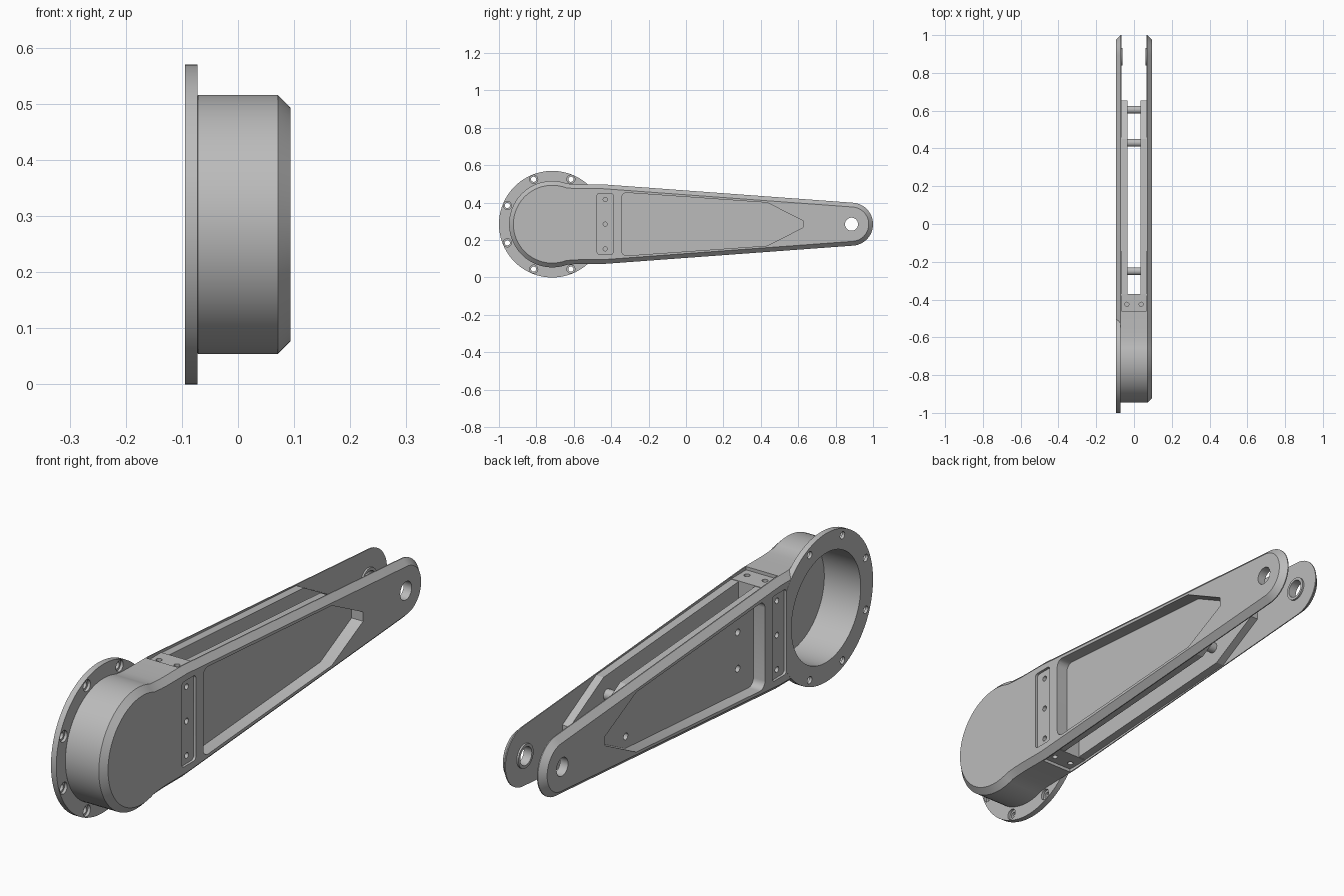
import bpy, bmesh, math
from mathutils import Vector, Matrix

if "Cube" in bpy.data.objects:
    bpy.data.objects.remove(bpy.data.objects["Cube"])

metal = bpy.data.materials.new("grey_metal")
metal.use_nodes = True
metal.diffuse_color = (0.5, 0.5, 0.5, 1)
metal.node_tree.nodes["Principled BSDF"].inputs["Base Color"].default_value = (0.5, 0.5, 0.5, 1)

CZ = 0.285       # height of the arm's centre line
HUB, TIP = -0.715, 0.885
HALF = 0.094     # half width
WALL = 0.067     # inner face of the side plates


def finish(name, bm):
    bmesh.ops.recalc_face_normals(bm, faces=bm.faces)
    me = bpy.data.meshes.new(name)
    bm.to_mesh(me)
    bm.free()
    me.materials.append(metal)
    ob = bpy.data.objects.new(name, me)
    bpy.context.collection.objects.link(ob)
    return ob


def loft(name, sections):
    """Skin closed (y, z) outlines placed at given x positions."""
    bm = bmesh.new()
    rings = [[bm.verts.new((x, y, z)) for y, z in pts] for x, pts in sections]
    n = len(rings[0])
    for a, b in zip(rings, rings[1:]):
        for i in range(n):
            j = (i + 1) % n
            bm.faces.new((a[i], a[j], b[j], b[i]))
    bm.faces.new(rings[0])
    bm.faces.new(rings[-1])
    return finish(name, bm)


def prism(name, pts, x0, x1, radius=0, limit=9):
    """Straight prism along x, rounding the corners that lie before y = limit."""
    ob = loft(name, [(x0, pts), (x1, pts)])
    if radius:
        bm = bmesh.new()
        bm.from_mesh(ob.data)
        edges = [e for e in bm.edges if abs(e.verts[0].co.x - e.verts[1].co.x) > 1e-4
                 and e.verts[0].co.y < limit]
        bmesh.ops.bevel(bm, geom=edges, offset=radius, segments=5, profile=0.5, affect='EDGES')
        bm.to_mesh(ob.data)
        bm.free()
    return ob


def rect(y0, y1, z0, z1):
    return [(y0, z0), (y1, z0), (y1, z1), (y0, z1)]


def rod(name, r, x0, x1, y, z, segs=24):
    bm = bmesh.new()
    bmesh.ops.create_cone(bm, cap_ends=True, segments=segs, radius1=r, radius2=r, depth=x1 - x0,
                          matrix=Matrix.Translation(((x0 + x1) / 2, y, z))
                          @ Matrix.Rotation(math.pi / 2, 4, 'Y'))
    return finish(name, bm)


def combine(body, other, op):
    mod = body.modifiers.new("bool", 'BOOLEAN')
    mod.operation, mod.solver, mod.object = op, 'EXACT', other
    bpy.context.view_layer.objects.active = body
    bpy.ops.object.modifier_apply(modifier=mod.name)
    bpy.data.objects.remove(other)


def cut(body, other):
    combine(body, other, 'DIFFERENCE')


def mirrored(half):
    """Mirror a half outline of (y, height) about the centre line."""
    return [(y, CZ + h) for y, h in half] + [(y, CZ - h) for y, h in reversed(half)]


def inset(pts, d):
    out = []
    for i, p in enumerate(pts):
        a, b, c = Vector(pts[i - 1]), Vector(p), Vector(pts[(i + 1) % len(pts)])
        u, v = (b - a).normalized(), (c - b).normalized()
        n = (Vector((u.y, -u.x)) + Vector((v.y, -v.x))).normalized()
        out.append(tuple(b + n * d / max(0.5, n.dot(Vector((v.y, -v.x))))))
    return out


# Arm outline: round hub, shallow neck, straight taper, round tip
half = [(HUB + 0.231 * math.cos(a), 0.231 * math.sin(a))
        for a in (math.radians(178 - 4.5 * i) for i in range(25))]
half += [(-0.60, 0.214), (-0.56, 0.2125), (-0.50, 0.2125), (-0.44, 0.2125)]
half += [(TIP + 0.115 * math.cos(a), 0.115 * math.sin(a))
         for a in (math.radians(85.8 - 5.2 * i) for i in range(17))]
outline = mirrored(half)
small = inset(outline, 0.023)
body = loft("arm_body", [(-HALF, small), (-0.071, outline), (0.071, outline), (HALF, small)])

# Mounting flange around the hub
combine(body, rod("flange", 0.285, -HALF - 0.0005, -0.072, HUB, CZ, 96), 'UNION')

# Gap between the two side plates
cut(body, prism("gap", rect(-0.37, 1.2, -0.2, 0.8), -WALL, WALL))

# Pocketed panels that bulge into the gap
bulge = mirrored([(-0.40, 0.200), (0.45, 0.143), (0.655, 0.03)])
pocket = mirrored([(-0.345, 0.170), (0.435, 0.115), (0.625, 0.018)])
for s in (-1, 1):
    x0, x1 = sorted((s * 0.035, s * (WALL + 0.005)))
    combine(body, prism("bulge", bulge, x0, x1), 'UNION')

# Cross rods tying the panels together
for y, h in ((-0.25, 0.07), (-0.25, -0.07), (0.43, 0.07), (0.43, -0.07), (0.605, 0)):
    combine(body, rod("cross_rod", 0.021, -0.039, 0.039, y, CZ + h), 'UNION')

for s in (-1, 1):
    # Deep side pocket
    x0, x1 = sorted((s * 0.045, s * 0.2))
    cut(body, prism("pocket", pocket, x0, x1, 0.03, 0.3))
    # Shallow strip recess with three screw holes
    x0, x1 = sorted((s * 0.084, s * 0.2))
    cut(body, prism("strip", rect(-0.475, -0.39, 0.123, 0.45), x0, x1, 0.013))
    x0, x1 = sorted((s * 0.06, s * 0.2))
    for h in (-0.132, 0, 0.132):
        cut(body, rod("strip_hole", 0.011, x0, x1, -0.432, CZ + h, 16))
    # Raised bearing ring inside the tip
    x0, x1 = sorted((s * 0.06, s * (WALL + 0.008)))
    combine(body, rod("tip_ring", 0.046, x0, x1, TIP, CZ, 32), 'UNION')
    # Recessed pad with two screw holes on the top and bottom of the bridge
    z0, z1 = sorted((CZ + s * 0.2, CZ + s * 0.4))
    cut(body, prism("pad", rect(-0.46, -0.36, z0, z1), -0.0665, 0.0665))
    for x in (-0.038, 0.038):
        bm = bmesh.new()
        bmesh.ops.create_cone(bm, cap_ends=True, segments=16, radius1=0.011, radius2=0.011,
                              depth=0.1, matrix=Matrix.Translation((x, -0.425, CZ + s * 0.22)))
        cut(body, finish("pad_hole", bm))

# Rod screw holes in the flange-side pocket floor
for y in (-0.25, 0.43):
    for h in (-0.07, 0.07):
        cut(body, rod("rod_hole", 0.013, -0.08, -0.02, y, CZ + h, 16))

# Tip pin hole and hub bore
cut(body, rod("pin_hole", 0.035, -0.3, 0.3, TIP, CZ, 32))
cut(body, rod("bore", 0.21, -0.3, 0.06, HUB, CZ, 96))

# Counterbored flange holes
for deg in (67.5, 112.5, 157.5, 202.5, 247.5, 292.5):
    y = HUB + 0.26 * math.cos(math.radians(deg))
    z = CZ + 0.26 * math.sin(math.radians(deg))
    cut(body, rod("flange_hole", 0.014, -0.2, -0.06, y, z, 16))
    cut(body, rod("flange_counterbore", 0.022, -0.083, -0.06, y, z, 20))

bpy.ops.object.select_all(action='DESELECT')
body.select_set(True)
bpy.context.view_layer.objects.active = body
bpy.ops.object.shade_smooth_by_angle(angle=math.radians(25))
